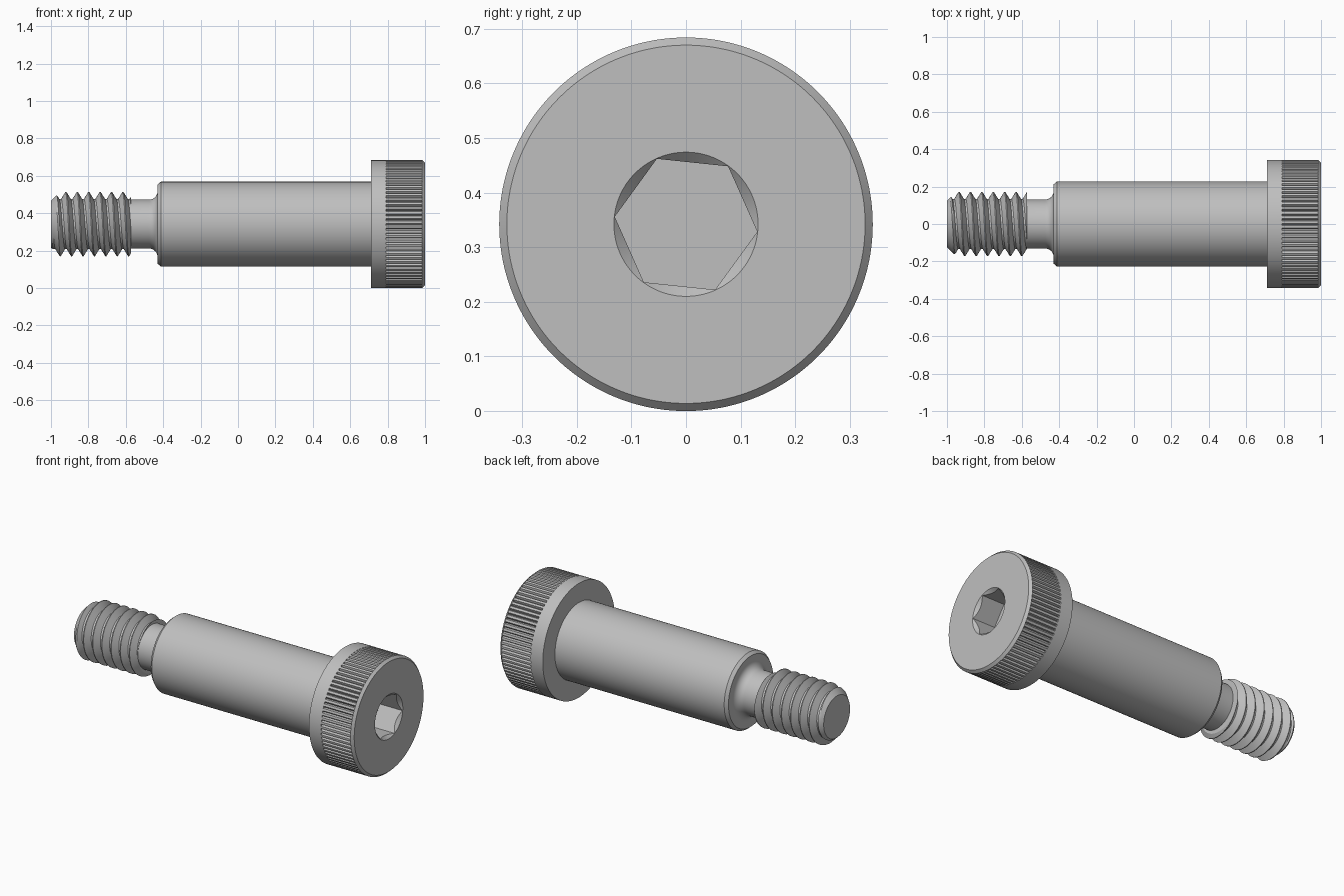
import bpy, bmesh, math
from math import tau, pi, cos, sin, radians

if "Cube" in bpy.data.objects:
    bpy.data.objects.remove(bpy.data.objects["Cube"])

steel = bpy.data.materials.new("brushed steel grey")
steel.use_nodes = True
COLOUR = (0.52, 0.52, 0.52, 1)
steel.diffuse_color = COLOUR
steel.node_tree.nodes["Principled BSDF"].inputs["Base Color"].default_value = COLOUR

HEAD_R = 0.342
START = radians(-6)      # direction of the first socket corner


def circle(x, r):
    return lambda i, a: (x, r)


def loft(name, rings, columns):
    """Skin rings around the x axis; each ring maps (column, angle) to (x, radius)."""
    bm = bmesh.new()
    rows = []
    for ring in rings:
        row = []
        for i in range(columns + 1):
            a = START + tau * i / columns
            x, r = ring(i, a)
            row.append(bm.verts.new((x, r * cos(a), HEAD_R + r * sin(a))))
        rows.append(row)
    for lo, hi in zip(rows, rows[1:]):
        for i in range(columns):
            bm.faces.new((lo[i], lo[i + 1], hi[i + 1], hi[i]))
    bmesh.ops.remove_doubles(bm, verts=bm.verts[:], dist=1e-5)
    bmesh.ops.holes_fill(bm, edges=[e for e in bm.edges if e.is_boundary], sides=0)
    bmesh.ops.recalc_face_normals(bm, faces=bm.faces[:])
    mesh = bpy.data.meshes.new(name)
    bm.to_mesh(mesh)
    bm.free()
    mesh.materials.append(steel)
    obj = bpy.data.objects.new(name, mesh)
    bpy.context.collection.objects.link(obj)
    bpy.ops.object.select_all(action="DESELECT")
    obj.select_set(True)
    bpy.context.view_layer.objects.active = obj
    bpy.ops.object.shade_smooth_by_angle(angle=radians(25))
    return obj


# Head: plain collar, knurled grip, chamfered rim and hexagonal socket
TEETH = 84
SOCKET_R = 0.132


def knurl(x):
    return lambda i, a: (x, HEAD_R - (0.013 if i % 4 == 2 else 0))


def hex_radius(a):
    return 0.1136 / cos((a - START) % (pi / 3) - pi / 6)


def socket_rim(i, a):
    r = hex_radius(a)
    return 1 - (SOCKET_R - r), r


def socket_floor(i, a):
    return 0.85, hex_radius(a)


loft("head", [
    circle(0.71, 0.2), circle(0.71, HEAD_R), circle(0.79, HEAD_R),
    knurl(0.79), knurl(0.985), circle(0.985, HEAD_R),
    circle(1, 0.328), circle(1, SOCKET_R),
    socket_rim, socket_floor, circle(0.85, 0),
], TEETH * 4)

# Shoulder with a small chamfer at its free end
loft("shoulder", [
    circle(-0.43, 0.16), circle(-0.43, 0.212),
    circle(-0.412, 0.227), circle(0.715, 0.227),
], 96)

# Neck flaring into the shoulder
FILLET = 0.045
arc = [pi / 2 * k / 8 for k in range(9)]
loft("neck", [circle(-0.6, 0.131)] + [
    circle(-0.475 + FILLET * sin(t), 0.176 - FILLET * cos(t)) for t in arc
] + [circle(-0.425, 0.176)], 96)

# Helical thread with a tapered tip
PITCH, TIP, END = 0.061, -1.0, -0.572
CREST, ROOT = 0.172, 0.134
LEVELS = (-0.04, 0.04, 0.17, 0.3, 0.42, 0.58, 0.7, 0.83)


def thread(turn):
    def ring(i, a):
        crest = -0.92 + PITCH * (a / tau - 0.25)
        x = min(max(crest + PITCH * turn, TIP), END)
        phase = ((x - crest) / PITCH) % 1
        gap = min(phase, 1 - phase)
        slope = min(max((gap - 0.04) / 0.38, 0), 1)
        r = CREST + (ROOT - CREST) * slope
        return x, min(r, 0.125 + (x - TIP))
    return ring


loft("thread", [thread(n + f) for n in range(-4, 9) for f in LEVELS], 72)
